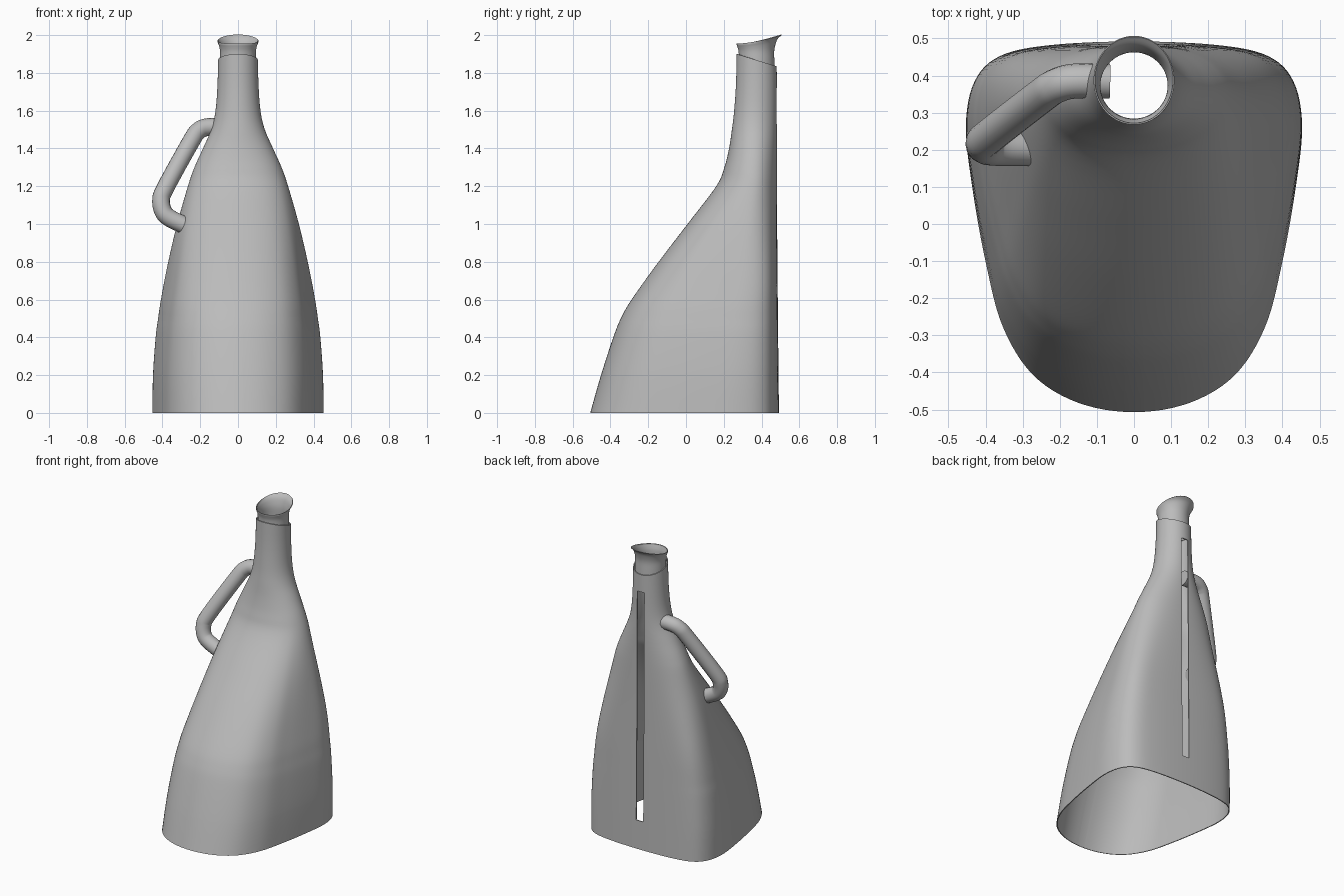
import bpy, bmesh, math
from mathutils import Vector

cube = bpy.data.objects.get("Cube")
if cube:
    bpy.data.objects.remove(cube, do_unlink=True)

grey = bpy.data.materials.new("plain_grey")
grey.use_nodes = True
colour = (0.5, 0.5, 0.5, 1)
grey.diffuse_color = colour
grey.node_tree.nodes["Principled BSDF"].inputs["Base Color"].default_value = colour


def spline(points, steps, closed=False):
    """Smooth curve through the points."""
    p = [Vector(q) for q in points]
    n = len(p)
    pick = (lambda i: p[i % n]) if closed else (lambda i: p[max(0, min(n - 1, i))])
    out = []
    for i in range(n if closed else n - 1):
        a, b, c, d = (pick(i + k) for k in (-1, 0, 1, 2))
        for s in range(steps):
            t = s / steps
            out.append(0.5 * (2 * b + (c - a) * t + (2 * a - 5 * b + 4 * c - d) * t**2
                              + (3 * b - a - 3 * c + d) * t**3))
    return out if closed else out + [p[-1]]


def loft(bm, rings):
    rows = [[bm.verts.new(co) for co in ring] for ring in rings]
    n = len(rows[0])
    for low, high in zip(rows, rows[1:]):
        for i in range(n):
            j = (i + 1) % n
            bm.faces.new((low[i], low[j], high[j], high[i]))


def cut(bm, co, normal, clear=False):
    bmesh.ops.bisect_plane(bm, geom=bm.verts[:] + bm.edges[:] + bm.faces[:],
                           plane_co=co, plane_no=normal, clear_outer=clear)


def finish(bm, name, thickness):
    bmesh.ops.recalc_face_normals(bm, faces=bm.faces[:])
    # Open shells must face outwards, away from their own axis
    mid = sum((v.co for v in bm.verts), Vector()) / len(bm.verts)
    if sum(f.normal.x * (f.calc_center_median().x - mid.x) for f in bm.faces) < 0:
        bmesh.ops.reverse_faces(bm, faces=bm.faces[:])
    mesh = bpy.data.meshes.new(name)
    bm.to_mesh(mesh)
    bm.free()
    mesh.materials.append(grey)
    obj = bpy.data.objects.new(name, mesh)
    bpy.context.collection.objects.link(obj)
    shell = obj.modifiers.new("wall", "SOLIDIFY")
    shell.thickness = thickness
    shell.offset = -1
    bpy.ops.object.select_all(action="DESELECT")
    obj.select_set(True)
    bpy.context.view_layer.objects.active = obj
    bpy.ops.object.modifier_apply(modifier="wall")
    bpy.ops.object.shade_smooth_by_angle(angle=math.radians(40))
    return obj


# Footprint of the base, from front to back, as fractions of width and depth
half = [(0, 0), (.33, .025), (.6, .1), (.78, .23), (.88, .4), (.96, .6),
        (1, .77), (.95, .89), (.8, .96), (.5, .99), (0, 1)]
foot = spline(half + [(-x, y) for x, y in half[-2:0:-1]], 6, closed=True)
N = len(foot)
circle = [Vector((math.sin(a), (1 - math.cos(a)) / 2))
          for a in (2 * math.pi * i / N for i in range(N))]

# Body: height, half width, front edge, back edge
profile = [(0, .453, -.507, .492), (.2, .45, -.45, .49), (.4, .436, -.385, .488),
           (.5, .423, -.345, .487), (.6, .408, -.288, .486), (.8, .371, -.145, .484),
           (1, .326, .008, .483), (1.2, .268, .16, .483), (1.3, .232, .203, .483),
           (1.4, .186, .228, .483), (1.5, .142, .243, .483), (1.6, .119, .255, .482),
           (1.75, .108, .265, .481), (1.93, .105, .268, .479)]
rings = []
for z, w, front, back in spline(profile, 5):
    t = max(0, min(1, (z - .6) / .95))
    t = t * t * (3 - 2 * t)
    ring = []
    for f, c in zip(foot, circle):
        p = f.lerp(c, t)
        ring.append((p.x * w, front + p.y * (back - front), z))
    rings.append(ring)
bm = bmesh.new()
loft(bm, rings)
# Slanted mouth of the neck
cut(bm, (0, .268, 1.9), (0, .065, .212), clear=True)
# Sight slot down the back
slot_w, slot_low, slot_high = .026, .19, 1.72
for side in (-1, 1):
    cut(bm, (side * slot_w, 0, 0), (1, 0, 0))
for z in (slot_low, slot_high):
    cut(bm, (0, 0, z), (0, 0, 1))
gone = []
for f in bm.faces:
    c = f.calc_center_median()
    if abs(c.x) < slot_w and slot_low < c.z < slot_high and c.y > .44:
        gone.append(f)
bmesh.ops.delete(bm, geom=gone, context="FACES")
finish(bm, "jug_body", .006)

# Pouring spout: front and back edge, half width, front height, back height
spout = [(.28, .47, .096, 1.8, 1.8), (.28, .468, .095, 1.88, 1.86),
         (.278, .467, .095, 1.915, 1.915), (.273, .475, .1, 1.935, 1.955),
         (.269, .487, .106, 1.947, 1.982), (.268, .507, .109, 1.955, 2)]
rings = []
for front, back, w, zf, zb in [tuple(v) for v in spline(spout, 4)]:
    rings.append([(c.x * w, front + c.y * (back - front), zf + (zb - zf) * c.y**1.6)
                  for c in circle])
bm = bmesh.new()
loft(bm, rings)
finish(bm, "pouring_spout", .004)

# Side handle: a bent round bar whose ends enter the body
path = spline([(-.065, .385, 1.513), (-.16, .385, 1.513), (-.21, .372, 1.492),
               (-.25, .345, 1.435), (-.385, .24, 1.19), (-.407, .218, 1.125),
               (-.395, .206, 1.065), (-.36, .203, 1.03), (-.28, .203, .992)], 6)
curve = bpy.data.curves.new("side_handle", "CURVE")
curve.dimensions = "3D"
curve.bevel_depth = .047
curve.bevel_resolution = 6
curve.use_fill_caps = True
line = curve.splines.new("POLY")
line.points.add(len(path) - 1)
for point, co in zip(line.points, path):
    point.co = (*co, 1)
curve.materials.append(grey)
handle = bpy.data.objects.new("side_handle", curve)
bpy.context.collection.objects.link(handle)
bpy.ops.object.select_all(action="DESELECT")
handle.select_set(True)
bpy.context.view_layer.objects.active = handle
bpy.ops.object.convert(target="MESH")
bpy.ops.object.shade_smooth_by_angle(angle=math.radians(40))
